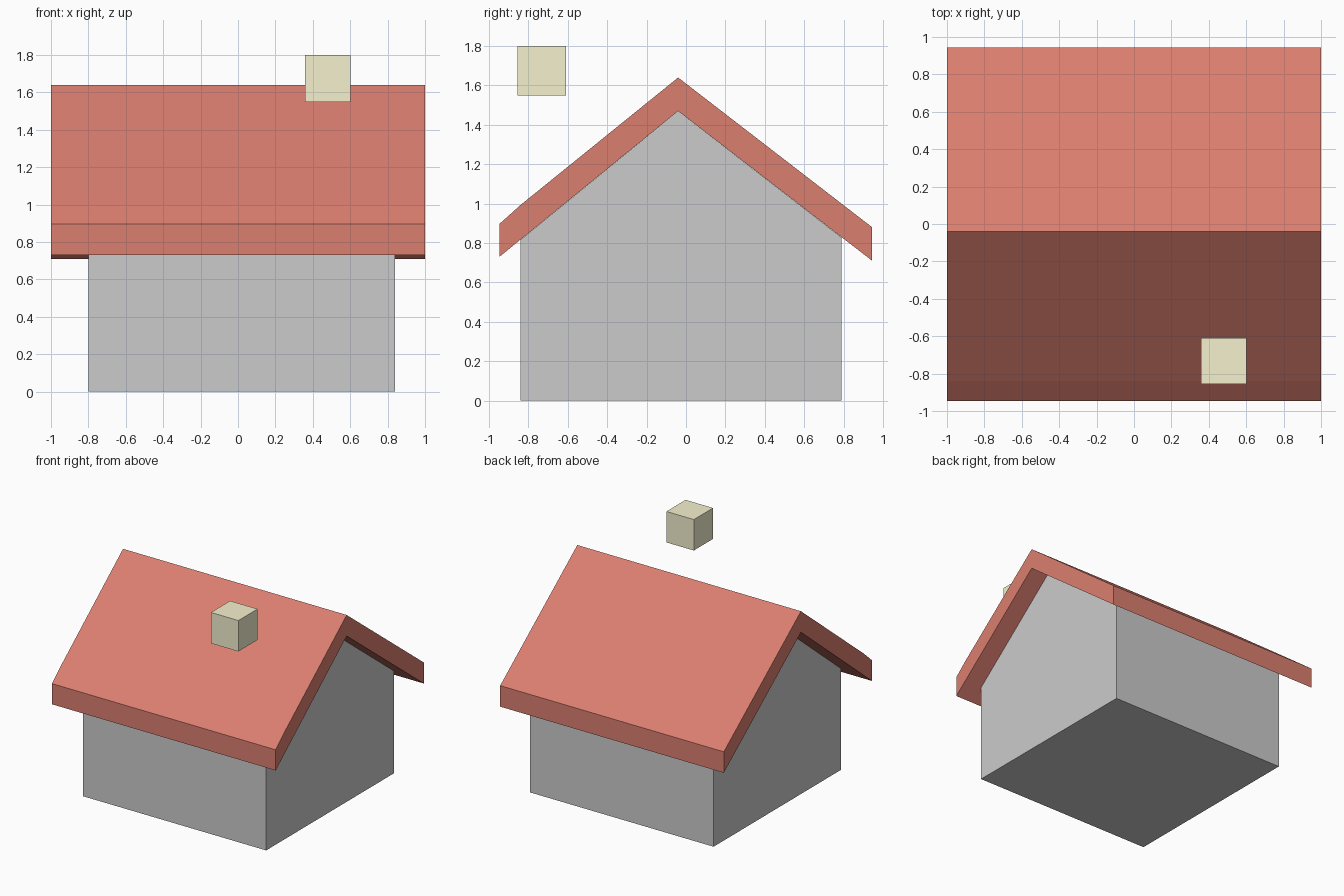
import bpy, bmesh

if "Cube" in bpy.data.objects:
    bpy.data.objects.remove(bpy.data.objects["Cube"])


def material(name, rgb):
    mat = bpy.data.materials.new(name)
    mat.diffuse_color = (*rgb, 1)
    mat.use_nodes = True
    mat.node_tree.nodes["Principled BSDF"].inputs["Base Color"].default_value = mat.diffuse_color
    return mat


def prism(name, profile, x0, x1, mat=None):
    """Extrude a closed (y, z) profile along x from x0 to x1."""
    bm = bmesh.new()
    face = bm.faces.new([bm.verts.new((x0, y, z)) for y, z in profile])
    ext = bmesh.ops.extrude_face_region(bm, geom=[face])
    verts = [v for v in ext["geom"] if isinstance(v, bmesh.types.BMVert)]
    bmesh.ops.translate(bm, verts=verts, vec=(x1 - x0, 0, 0))
    bmesh.ops.recalc_face_normals(bm, faces=bm.faces)
    mesh = bpy.data.meshes.new(name)
    bm.to_mesh(mesh)
    bm.free()
    obj = bpy.data.objects.new(name, mesh)
    bpy.context.collection.objects.link(obj)
    if mat:
        mesh.materials.append(mat)
    return obj


red = material("roof_red", (0.71, 0.21, 0.16))
khaki = material("block_khaki", (0.91, 0.88, 0.62))

# Gabled house body
prism("walls", [(-0.84, 0), (0.79, 0), (0.79, 0.828), (-0.04, 1.47), (-0.84, 0.816)],
      -0.80, 0.84)

# Overhanging roof slab, slightly bent near the front eave
prism("roof", [(-0.947, 0.73), (-0.04, 1.47), (0.945, 0.71), (0.945, 0.88),
               (-0.04, 1.64), (-0.84, 0.993), (-0.947, 0.897)],
      -1.0, 1.0, red)

# Small block floating above the front slope
prism("floating_block", [(-0.855, 1.55), (-0.61, 1.55), (-0.61, 1.80), (-0.855, 1.80)],
      0.357, 0.602, khaki)
